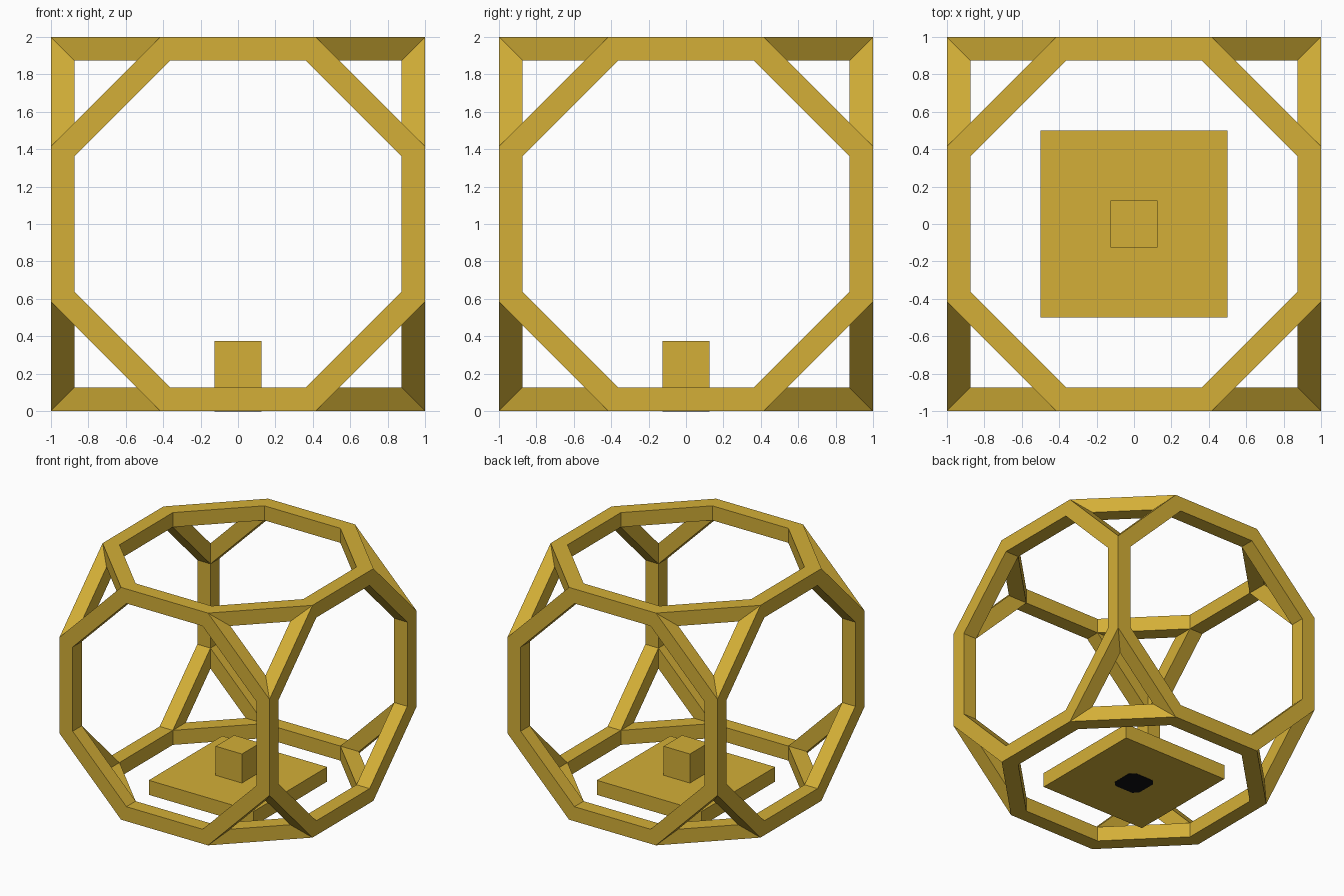
import bpy, bmesh, math
from mathutils import Matrix, Vector

if "Cube" in bpy.data.objects:
    bpy.data.objects.remove(bpy.data.objects["Cube"])

T = 0.125                      # bar thickness
K = math.tan(math.pi / 8)      # octagon corner offset per unit of apothem


def material(name, rgb):
    m = bpy.data.materials.new(name)
    m.diffuse_color = (*rgb, 1)
    m.use_nodes = True
    m.node_tree.nodes["Principled BSDF"].inputs["Base Color"].default_value = m.diffuse_color
    return m


gold = material("gold", (0.658, 0.429, 0.038))
black = material("black", (0.005, 0.005, 0.006))


def finish(name, bm, mat):
    bmesh.ops.recalc_face_normals(bm, faces=bm.faces)
    me = bpy.data.meshes.new(name)
    bm.to_mesh(me)
    bm.free()
    me.materials.append(mat)
    ob = bpy.data.objects.new(name, me)
    bpy.context.collection.objects.link(ob)
    return ob


def octagon(apothem, z):
    r = apothem * math.hypot(1, K)
    return [Vector((r * math.cos(a), r * math.sin(a), z))
            for a in (math.pi / 8 + i * math.pi / 4 for i in range(8))]


def octagon_ring(name, rot):
    # flat octagonal frame on one side of the cube, extruded inward
    bm = bmesh.new()
    loops = [[bm.verts.new(p) for p in octagon(a, z)]
             for a, z in ((1, 1), (1 - T, 1), (1 - T, 1 - T), (1, 1 - T))]
    for i in range(8):
        j = (i + 1) % 8
        for k in range(4):
            p, q = loops[k], loops[(k + 1) % 4]
            bm.faces.new((p[i], p[j], q[j], q[i]))
    bmesh.ops.transform(bm, matrix=Matrix.Translation((0, 0, 1)) @ rot, verts=bm.verts)
    return finish(name, bm, gold)


def box(name, size, z0, z1):
    bm = bmesh.new()
    m = Matrix.Translation((0, 0, (z0 + z1) / 2)) @ Matrix.Diagonal((size, size, z1 - z0, 1))
    bmesh.ops.create_cube(bm, size=1, matrix=m)
    return finish(name, bm, gold)


# Six octagonal rings forming the open truncated-cube cage
for name, angle, axis in (("top", 0, 'X'), ("bottom", 180, 'X'), ("front", 90, 'X'),
                          ("back", -90, 'X'), ("right", 90, 'Y'), ("left", -90, 'Y')):
    octagon_ring(name + "_ring", Matrix.Rotation(math.radians(angle), 4, axis))

# Floor plate and the block on it
box("floor_plate", 1.0, 0, T)
box("center_block", 0.25, T, 0.375)

# Dark square patch with clipped corners under the plate
bm = bmesh.new()
h, c = 0.125, 0.085
pts = [(h, -c), (h, c), (c, h), (-c, h), (-h, c), (-h, -c), (-c, -h), (c, -h)]
base = bm.faces.new([bm.verts.new((x, y, 0.002)) for x, y in pts])
ext = bmesh.ops.extrude_face_region(bm, geom=[base])
for v in ext["geom"]:
    if isinstance(v, bmesh.types.BMVert):
        v.co.z = -0.002
finish("underside_patch", bm, black)
